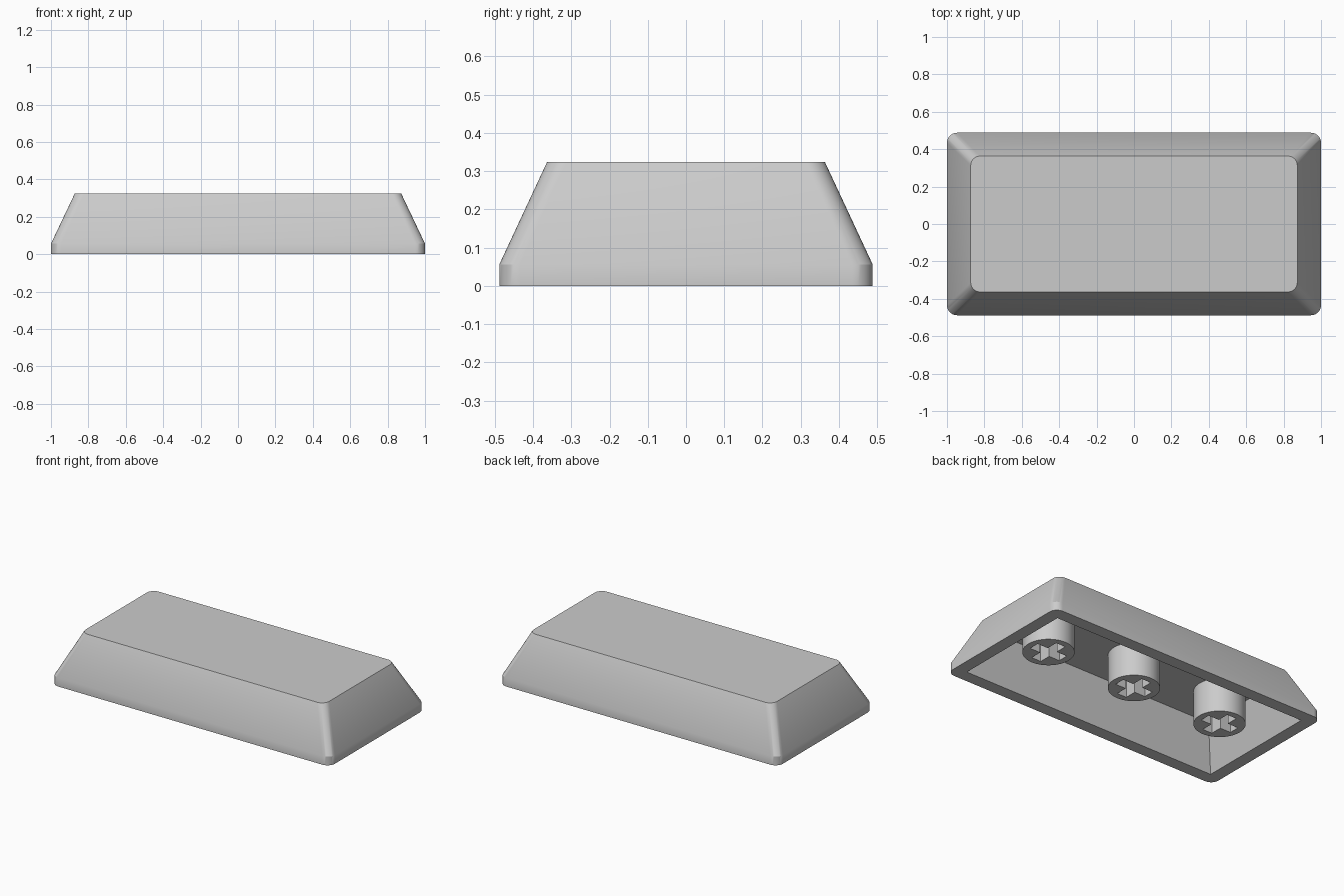
import bpy, bmesh, math

default = bpy.data.objects.get("Cube")
if default:
    bpy.data.objects.remove(default, do_unlink=True)

GREY = (0.6, 0.6, 0.6, 1)
plastic = bpy.data.materials.new("grey plastic")
plastic.diffuse_color = GREY
plastic.use_nodes = True
plastic.node_tree.nodes["Principled BSDF"].inputs["Base Color"].default_value = GREY


def rounded_rect(hx, hy, r, steps=10):
    """Outline of a rectangle with rounded corners, counter-clockwise."""
    pts = []
    for i, (sx, sy) in enumerate([(1, 1), (-1, 1), (-1, -1), (1, -1)]):
        for k in range(steps + 1):
            a = math.pi / 2 * (i + k / steps)
            pts.append((sx * (hx - r) + r * math.cos(a), sy * (hy - r) + r * math.sin(a)))
    return pts


def rect(hx, hy):
    return [(hx, hy), (-hx, hy), (-hx, -hy), (hx, -hy)]


def circle(r, n=48):
    return [(r * math.cos(2 * math.pi * k / n), r * math.sin(2 * math.pi * k / n)) for k in range(n)]


def cross(a, w):
    quarter = [(a, w), (w, w), (w, a)]
    pts = []
    for _ in range(4):
        pts += quarter
        quarter = [(-y, x) for x, y in quarter]
    return pts


def ring(bm, pts, z):
    return [bm.verts.new((x, y, z)) for x, y in pts]


def wall(bm, low, high):
    n = len(low)
    for i in range(n):
        j = (i + 1) % n
        bm.faces.new((low[i], low[j], high[j], high[i]))


def fill_between(bm, outer, inner):
    """Flat face with a hole, bounded by two rings."""
    edges = []
    for loop in (outer, inner):
        edges += [bm.edges.get((loop[i - 1], loop[i])) for i in range(len(loop))]
    bmesh.ops.triangle_fill(bm, edges=edges, use_beauty=True, normal=(0, 0, -1))


def finish(bm, name, x=0.0):
    bmesh.ops.recalc_face_normals(bm, faces=bm.faces[:])
    mesh = bpy.data.meshes.new(name)
    bm.to_mesh(mesh)
    bm.free()
    mesh.materials.append(plastic)
    obj = bpy.data.objects.new(name, mesh)
    obj.location.x = x
    bpy.context.collection.objects.link(obj)
    bpy.ops.object.select_all(action="DESELECT")
    obj.select_set(True)
    bpy.context.view_layer.objects.active = obj
    bpy.ops.object.shade_smooth_by_angle(angle=math.radians(30))


# Hollow cap shell: short upright skirt, sloped sides, flat top
HEIGHT, CEILING, WALL, TAPER = 0.324, 0.27, 0.081, 0.09
bm = bmesh.new()
base = ring(bm, rounded_rect(1, 0.488, 0.054), 0)
skirt = ring(bm, rounded_rect(1, 0.488, 0.054), 0.056)
top = ring(bm, rounded_rect(0.873, 0.363, 0.05), HEIGHT)
wall(bm, base, skirt)
wall(bm, skirt, top)
bm.faces.new(top)
# Tapered cavity and rim
mouth = ring(bm, rect(1 - WALL, 0.488 - WALL), 0)
roof = ring(bm, rect(1 - WALL - TAPER, 0.488 - WALL - TAPER), CEILING)
wall(bm, mouth, roof)
bm.faces.new(roof)
fill_between(bm, base, mouth)
finish(bm, "cap_shell")

# Three round stems with cross sockets
for name, x in (("left_stem", 0.645), ("middle_stem", 0), ("right_stem", -0.645)):
    bm = bmesh.new()
    rims = []
    for outline in (circle(0.151), cross(0.11, 0.034)):
        low, high = ring(bm, outline, 0.054), ring(bm, outline, CEILING)
        wall(bm, low, high)
        rims.append(low)
    fill_between(bm, *rims)
    finish(bm, name, x)
